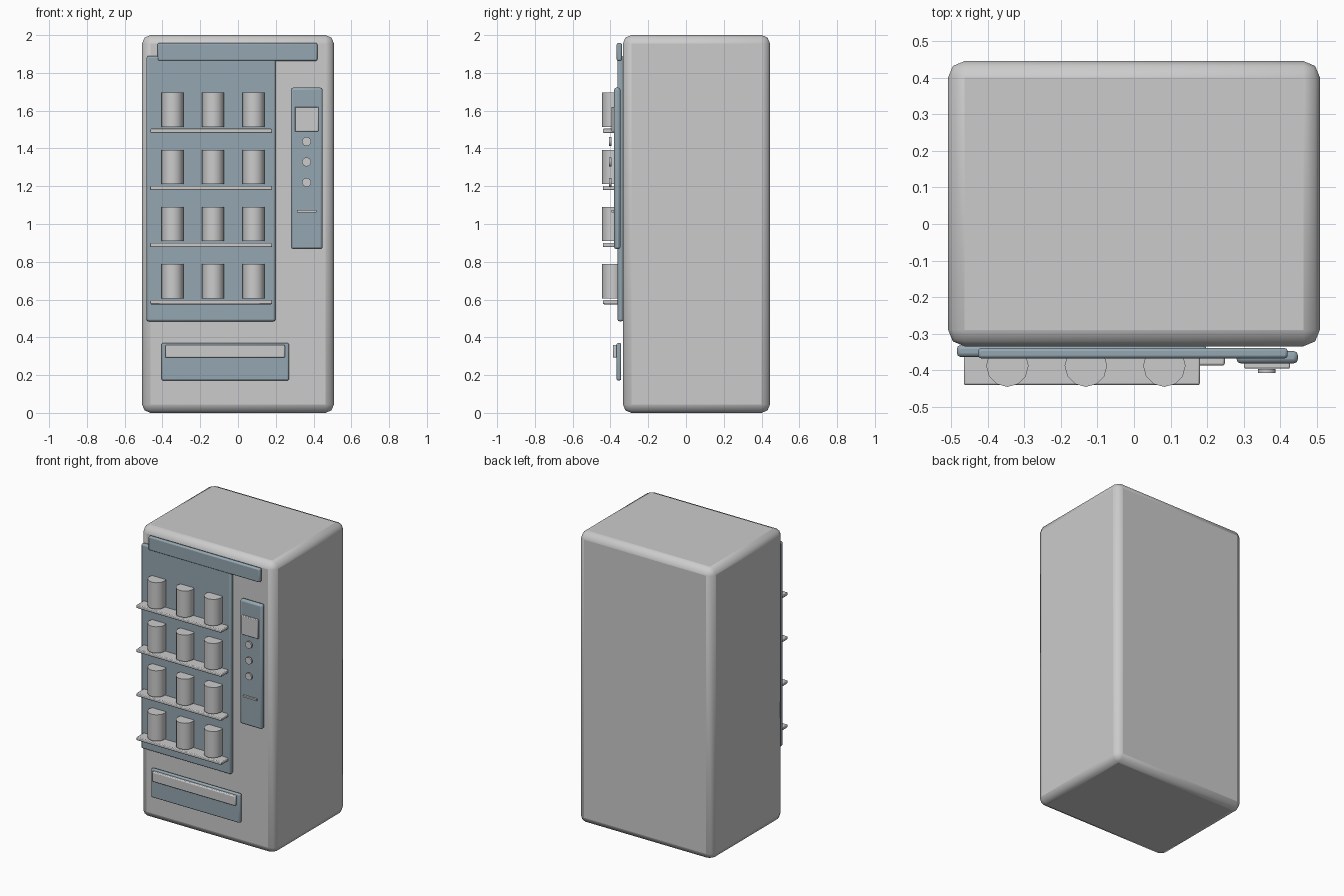
import bpy, math

if "Cube" in bpy.data.objects:
    bpy.data.objects.remove(bpy.data.objects["Cube"])

dark = bpy.data.materials.new("dark_panel")
dark.diffuse_color = (0.30, 0.39, 0.44, 1)
dark.use_nodes = True
dark.node_tree.nodes["Principled BSDF"].inputs["Base Color"].default_value = dark.diffuse_color


def box(name, x, y, z, bevel=0.0, segments=2, mat=None):
    """Box from (min, max) ranges with an optional rounded edge."""
    bpy.ops.mesh.primitive_cube_add(size=1, location=[sum(r) / 2 for r in (x, y, z)])
    ob = bpy.context.object
    ob.name = name
    ob.scale = [r[1] - r[0] for r in (x, y, z)]
    bpy.ops.object.transform_apply(location=False, rotation=False, scale=True)
    if bevel:
        m = ob.modifiers.new("bevel", 'BEVEL')
        m.width, m.segments = bevel, segments
        bpy.ops.object.shade_smooth_by_angle(angle=math.radians(40))
    if mat:
        ob.data.materials.append(mat)
    return ob


def cylinder(name, radius, depth, loc, sides, rot=(0, 0, 0)):
    bpy.ops.mesh.primitive_cylinder_add(vertices=sides, radius=radius, depth=depth,
                                        location=loc, rotation=rot)
    ob = bpy.context.object
    ob.name = name
    bpy.ops.object.shade_smooth_by_angle(angle=math.radians(40))
    return ob


# Cabinet
box("cabinet", (-0.508, 0.508), (-0.334, 0.445), (0, 2), 0.045)

# Display window and header strip
box("display_window", (-0.484, 0.198), (-0.363, -0.331), (0.485, 1.89), 0.01, mat=dark)
box("header_strip", (-0.426, 0.42), (-0.367, -0.339), (1.864, 1.958), 0.008, mat=dark)

# Shelves, each with three cans
for row in range(4):
    z = 0.586 + row * 0.3025
    box(f"shelf_{row}", (-0.465, 0.18), (-0.44, -0.35), (z - 0.011, z + 0.011), 0.005)
    for col in range(3):
        cylinder(f"can_{row}_{col}", 0.058, 0.181,
                 (-0.346 + col * 0.2145, -0.387, z + 0.111), 12)

# Control panel with screen, buttons and coin slot
box("control_panel", (0.28, 0.448), (-0.381, -0.347), (0.867, 1.722), 0.012, mat=dark)
box("screen", (0.301, 0.426), (-0.395, -0.375), (1.49, 1.62), 0.004)
for i in range(3):
    cylinder(f"button_{i}", 0.024, 0.011, (0.363, -0.401, 1.22 + i * 0.1085), 16,
             (math.pi / 2, 0, 0))
box("coin_slot", (0.312, 0.415), (-0.394, -0.375), (1.062, 1.073))

# Delivery tray and flap
box("delivery_tray", (-0.405, 0.27), (-0.368, -0.343), (0.172, 0.37), 0.008, mat=dark)
box("tray_flap", (-0.384, 0.248), (-0.387, -0.36), (0.292, 0.36), 0.006)
